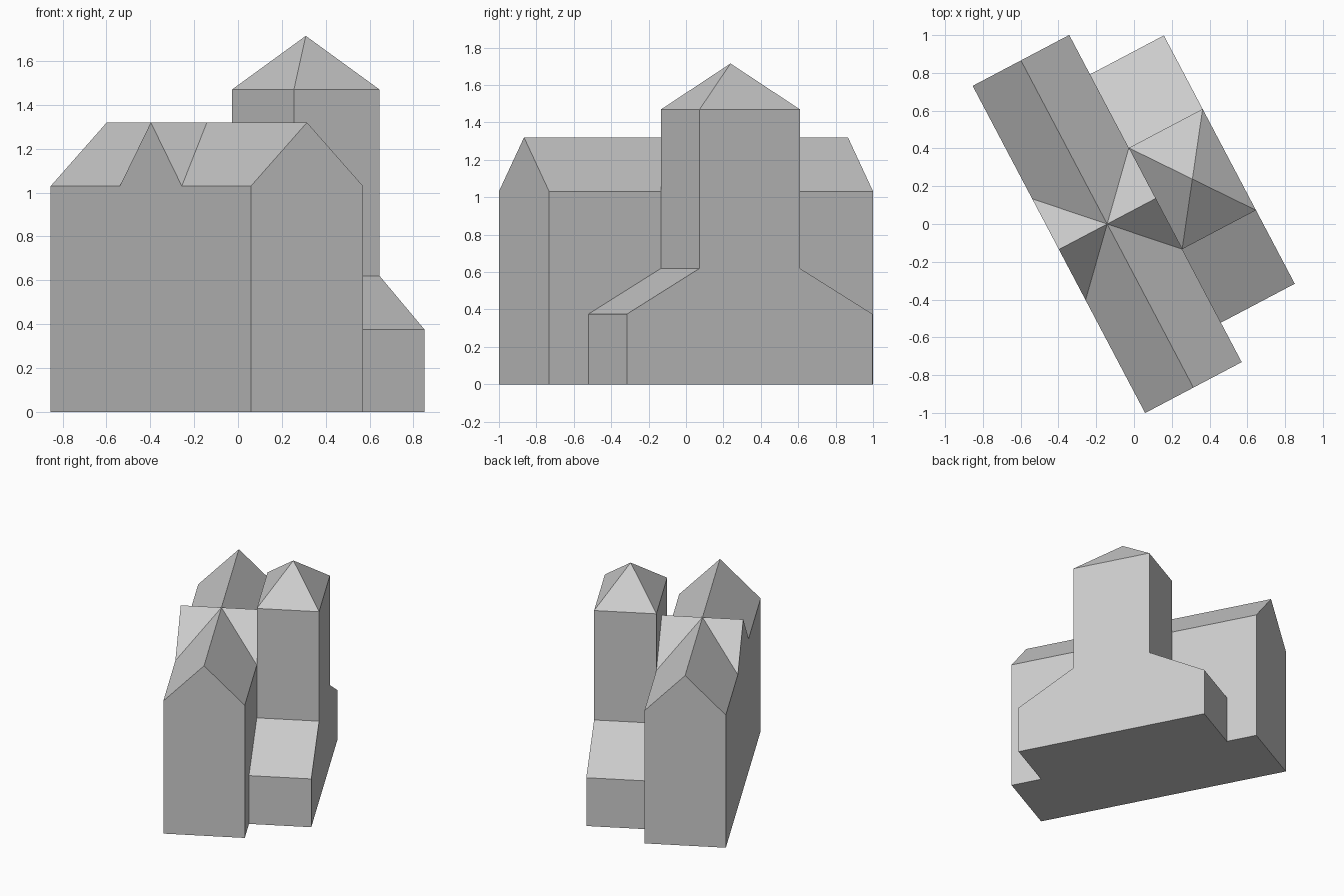
import bpy, bmesh
from math import radians
from mathutils import Vector

if "Cube" in bpy.data.objects:
    bpy.data.objects.remove(bpy.data.objects["Cube"])

# Plain grey plaster
GREY = (0.6, 0.6, 0.6, 1)
mat = bpy.data.materials.new("light_grey")
mat.use_nodes = True
mat.diffuse_color = GREY
mat.node_tree.nodes["Principled BSDF"].inputs["Base Color"].default_value = GREY


def build(name, polygons):
    """Weld polygons into one solid, turned to the building's axis."""
    bm = bmesh.new()
    for points in polygons:
        bm.faces.new([bm.verts.new(Vector(p)) for p in points])
    bmesh.ops.remove_doubles(bm, verts=bm.verts, dist=0.0005)
    bmesh.ops.recalc_face_normals(bm, faces=bm.faces)
    mesh = bpy.data.meshes.new(name)
    bm.to_mesh(mesh)
    bm.free()
    mesh.materials.append(mat)
    obj = bpy.data.objects.new(name, mesh)
    obj.location = (-0.142, 0, 0)
    obj.rotation_euler.z = radians(27.8)
    bpy.context.collection.objects.link(obj)
    return obj


W, L = 0.289, 0.979          # hall half width and half length
G = 0.303                    # half width of cross gables and tower
EAVE, RIDGE = 1.03, 1.32

# Hall with a gabled roof and a cross gable on each long side
centre = (0, 0, RIDGE)
hall = [[(-W, -L, 0), (W, -L, 0), (W, L, 0), (-W, L, 0)]]
for s in (-1, 1):
    # end wall
    hall.append([(-W, s * L, 0), (W, s * L, 0), (W, s * L, EAVE),
                 (0, s * L, RIDGE), (-W, s * L, EAVE)])
    # long wall rising into its cross gable
    x = s * W
    hall.append([(x, -L, 0), (x, L, 0), (x, L, EAVE), (x, G, EAVE),
                 (x, 0, RIDGE), (x, -G, EAVE), (x, -L, EAVE)])
    for t in (-1, 1):
        valley = (x, t * G, EAVE)
        hall.append([(0, t * L, RIDGE), (x, t * L, EAVE), valley, centre])
        hall.append([centre, valley, (x, 0, RIDGE)])
build("hall", hall)

# Tower with sloping side wings: stepped profile extruded, pyramid on top
NEAR, FAR = W, 0.731
TOP, PEAK = 1.47, 1.715
half = [(0.743, 0), (0.743, 0.375), (G, 0.62), (G, TOP)]
profile = half + [(-y, z) for y, z in reversed(half)]
tower = [[(x, y, z) for y, z in profile] for x in (NEAR, FAR)]
for i, (a, b) in enumerate(zip(profile, profile[1:] + profile[:1])):
    if i != len(half) - 1:   # leave the top open for the roof
        tower.append([(NEAR, *a), (NEAR, *b), (FAR, *b), (FAR, *a)])
peak = ((NEAR + FAR) / 2, 0, PEAK)
rim = [(NEAR, -G, TOP), (FAR, -G, TOP), (FAR, G, TOP), (NEAR, G, TOP)]
for a, b in zip(rim, rim[1:] + rim[:1]):
    tower.append([a, b, peak])
build("tower_and_wings", tower)
